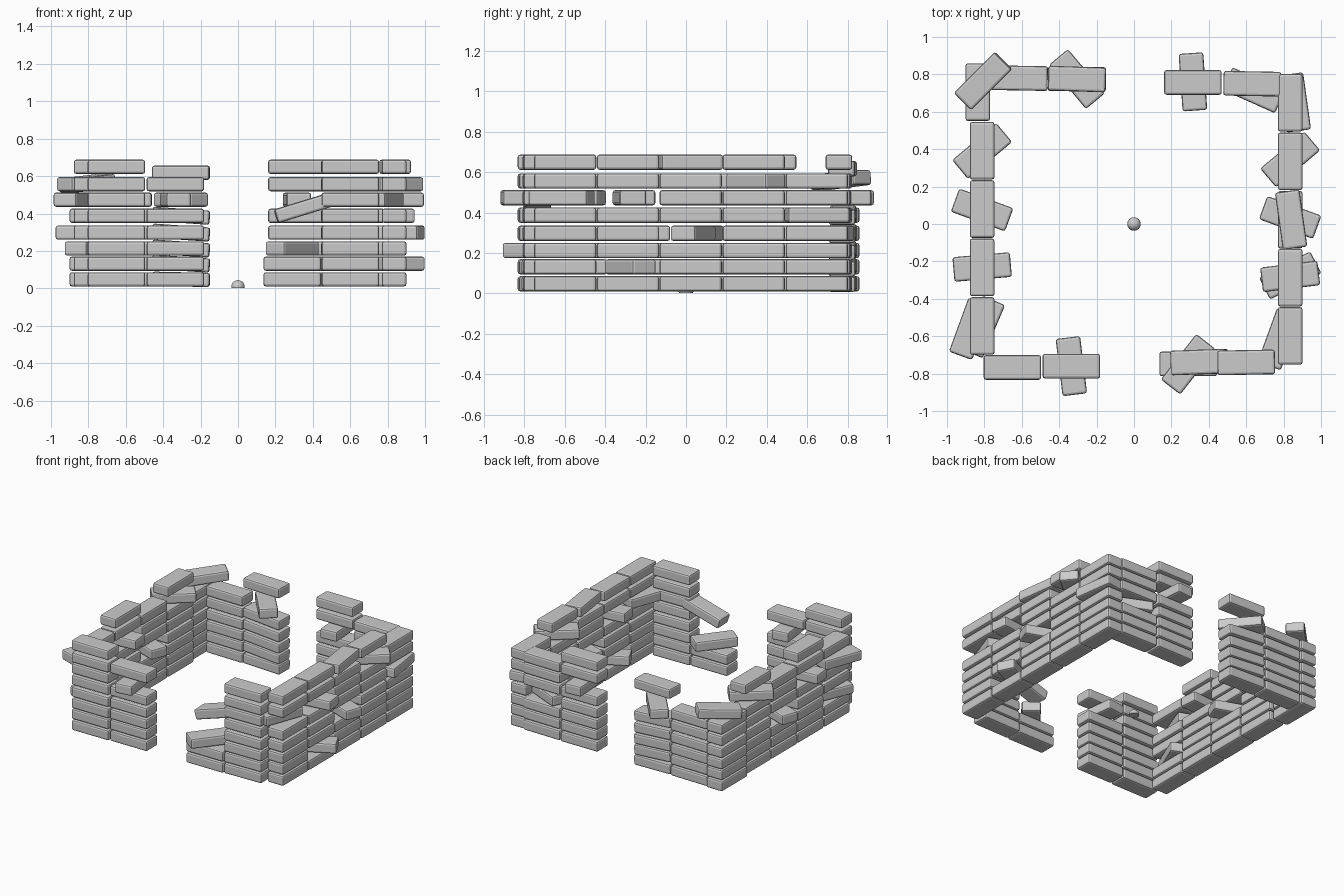
import bpy, bmesh
from math import radians
from mathutils import Matrix

if "Cube" in bpy.data.objects:
    bpy.data.objects.remove(bpy.data.objects["Cube"])

LAYER_Z = [0.048, 0.132, 0.213, 0.298, 0.388, 0.474, 0.557, 0.65]


def make_brick_mesh():
    # one bevelled block shared by the whole structure
    bm = bmesh.new()
    bmesh.ops.create_cube(bm, size=1)
    bmesh.ops.scale(bm, vec=(0.308, 0.132, 0.076), verts=bm.verts)
    bmesh.ops.bevel(bm, geom=bm.edges[:], offset=0.013, segments=2,
                    profile=0.5, affect='EDGES')
    me = bpy.data.meshes.new("brick")
    bm.to_mesh(me)
    bm.free()
    return me


BRICK = make_brick_mesh()


def brick(name, x, y, z, yaw=0, pitch=0):
    ob = bpy.data.objects.new(name, BRICK)
    ob.location = (x, y, z)
    ob.rotation_euler = (0, radians(pitch), radians(yaw))
    bpy.context.collection.objects.link(ob)


def column(name, x, y, yaw, count, special=None, skip=(), pitch=0):
    """Stack of bricks; special maps layer -> (x, y, yaw, pitch, z offset)."""
    special = special or {}
    for n in range(1, count + 1):
        if n in skip:
            continue
        bx, by, a, p, dz = special.get(n, (x, y, yaw, pitch if n > 1 else pitch / 3, 0))
        brick(f"{name}_brick_{n}", bx, by, LAYER_Z[n - 1] + dz, a, p)


# right wall
R = 0.835
column("right_wall_1", R, -0.598, 90, 8, {6: (0.775, -0.615, 70, 0, 0)})
column("right_wall_2", R, -0.287, 90, 8, {2: (R, -0.275, 27, 0, 0),
                                         6: (R, -0.28, 7, 0, 0)})
column("right_wall_3", R, 0.023, 90, 8, {4: (R, 0.035, -20, 0, 0),
                                        8: (0.84, 0.023, 98, 0, 0)})
column("right_wall_4", R, 0.335, 90, 8, {7: (R, 0.345, 40, 0, 0)})
column("right_wall_5", R, 0.648, 90, 7, {5: (0.86, 0.65, 98, 0, 0)})

# left wall
L = -0.812
column("left_wall_1", L, -0.545, 90, 7, {3: (-0.81, -0.55, 67, 0, 0),
                                        6: (-0.875, -0.56, 70, 0, 0)})
column("left_wall_2", L, -0.232, 90, 8, {6: (L, -0.23, 5, 0, 0)})
column("left_wall_3", L, 0.08, 90, 7, {4: (L, 0.075, -20, 0, 0)})
column("left_wall_4", L, 0.392, 90, 8, {7: (L, 0.39, 40, 0, 0)})
column("left_wall_5", -0.835, 0.705, 90, 7, {7: (-0.807, 0.765, 45, -5, 0.005)})

# front wall, either side of the opening
column("front_left_outer", -0.65, -0.767, 0, 8)
column("front_left_inner", -0.335, -0.76, 0, 7, {6: (-0.335, -0.76, 97, 0, 0)})
column("front_right_inner", 0.29, -0.748, 0, 3, {3: (0.29, -0.75, 52, 0, 0)})
brick("front_right_loose_brick", 0.35, -0.738, 0.43, 2, -17)
column("front_right_outer", 0.60, -0.74, 1, 8)

# back wall, either side of the opening
column("back_left_outer", -0.615, 0.78, -1, 6)
column("back_left_inner", -0.305, 0.775, -1, 8,
       {6: (-0.305, 0.775, -50, 0, 0), 8: (-0.305, 0.775, -2, 0, -0.032)},
       skip=(7,), pitch=4)
column("back_right_inner", 0.315, 0.757, 0, 8, {6: (0.315, 0.76, 94, 0, 0)})
column("back_right_outer", 0.632, 0.75, -1, 7, {4: (0.64, 0.715, -24, 0, 0)})

# small pebble in the middle of the enclosure
bm = bmesh.new()
bmesh.ops.create_uvsphere(bm, u_segments=24, v_segments=12, radius=0.036)
res = bmesh.ops.bisect_plane(bm, geom=bm.verts[:] + bm.edges[:] + bm.faces[:],
                             plane_co=(0, 0, -0.005), plane_no=(0, 0, -1), clear_outer=True)
bmesh.ops.holes_fill(bm, edges=[e for e in bm.edges if e.is_boundary])
bmesh.ops.transform(bm, matrix=Matrix.Translation((0, 0, 0.008)), verts=bm.verts)
me = bpy.data.meshes.new("pebble")
bm.to_mesh(me)
bm.free()
pebble = bpy.data.objects.new("pebble", me)
bpy.context.collection.objects.link(pebble)
bpy.context.view_layer.objects.active = pebble
pebble.select_set(True)
bpy.ops.object.shade_smooth_by_angle()
